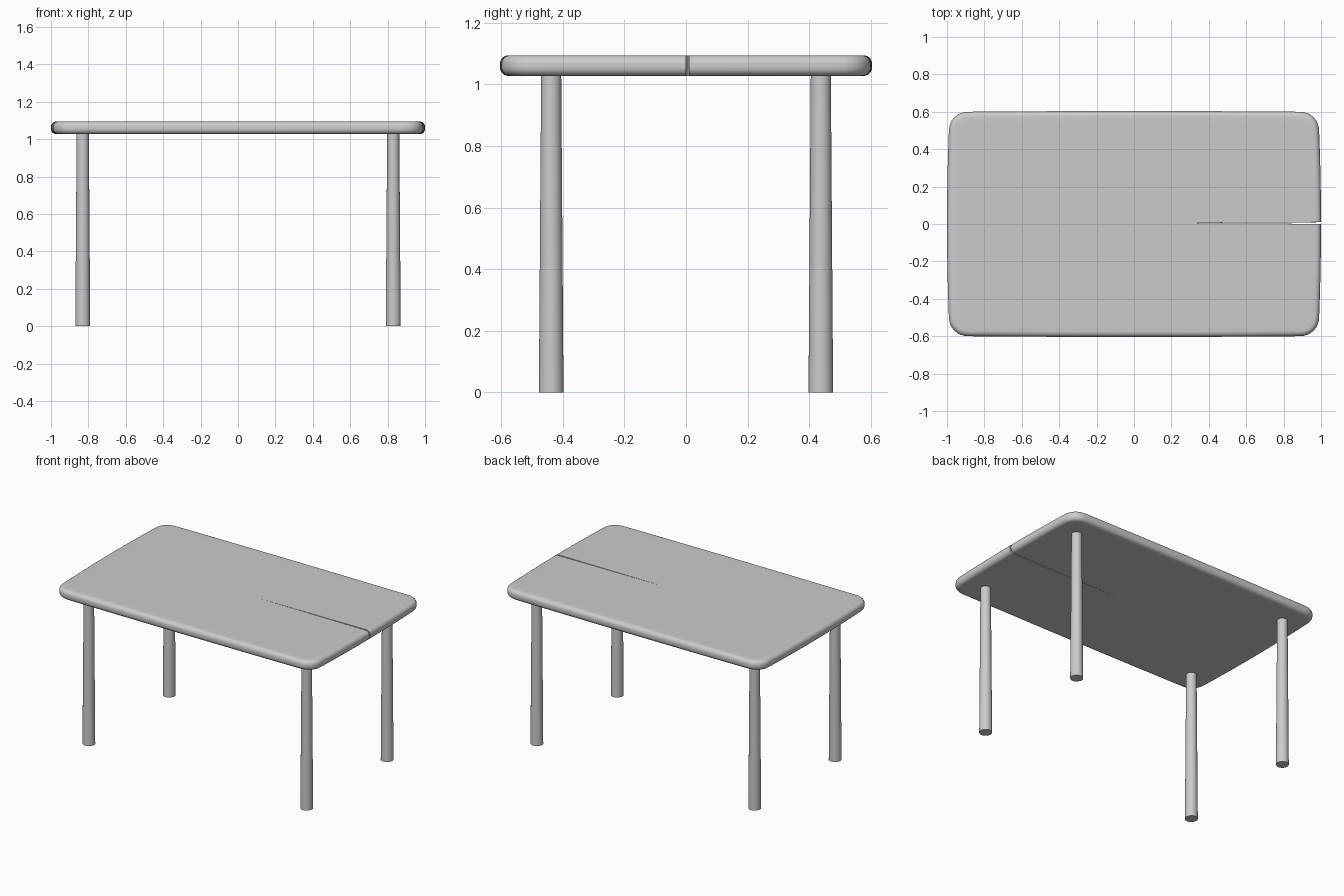
import bpy, bmesh
from math import sin, cos, pi, radians

cube = bpy.data.objects.get("Cube")
if cube:
    bpy.data.objects.remove(cube, do_unlink=True)

grey = bpy.data.materials.new("plain grey")
grey.use_nodes = True
GREY = (0.6, 0.6, 0.6, 1)
grey.diffuse_color = GREY
grey.node_tree.nodes["Principled BSDF"].inputs["Base Color"].default_value = GREY

HX, HY, BOW, CORNER = 0.99, 0.6, 0.01, 0.11
BOTTOM, TOP, EDGE = 1.027, 1.094, 0.028
SLIT_Y, SLIT_HALF, SLIT_END = 0.005, 0.0045, 0.16


def finish(name, bm, angle):
    bmesh.ops.recalc_face_normals(bm, faces=bm.faces)
    mesh = bpy.data.meshes.new(name)
    bm.to_mesh(mesh)
    bm.free()
    mesh.materials.append(grey)
    obj = bpy.data.objects.new(name, mesh)
    bpy.context.collection.objects.link(obj)
    bpy.ops.object.select_all(action='DESELECT')
    obj.select_set(True)
    bpy.context.view_layer.objects.active = obj
    bpy.ops.object.shade_smooth_by_angle(angle=radians(angle))
    return obj


def outline(inset):
    """Bowed rounded rectangle, opened at +x by a narrow tapering slit."""
    r = CORNER - inset
    cx, cy = HX - CORNER, HY - CORNER
    quarter = []
    for i in range(9):
        a = i / 8 * pi / 2
        quarter.append((cx + r * cos(a) ** 0.9, cy + r * abs(sin(a)) ** 0.9))
    # bowed straight edges: half of the long side, up to the middle
    end = [(HX - inset + BOW * (1 - t * t), t * cy) for t in (0.25, 0.5, 0.75)]
    side = [(t * cx, HY - inset + 0.004 * (1 - t * t)) for t in (0.75, 0.5, 0.25)]
    upper = end + quarter + side
    middle = (0, HY - inset + 0.004)
    left = [(-x, y) for x, y in reversed(upper)]
    half = upper + [middle] + left
    tip_x = HX + BOW - inset
    lower = [(x, -y) for x, y in reversed(half)]
    return ([(tip_x, SLIT_Y + SLIT_HALF)] + half + [(-tip_x, 0)] + lower
            + [(tip_x, SLIT_Y - SLIT_HALF), (SLIT_END, SLIT_Y)])


# Table top: stacked outlines following a rounded edge
levels = [(EDGE + 0.03, BOTTOM)]
for i in range(7):
    a = i / 6 * pi / 2
    levels.append((EDGE * (1 - sin(a)), BOTTOM + EDGE * (1 - cos(a))))
levels += [(inset, BOTTOM + TOP - z) for inset, z in reversed(levels)]

bm = bmesh.new()
rings = [[bm.verts.new((x, y, z)) for x, y in outline(inset)] for inset, z in levels]
for low, high in zip(rings, rings[1:]):
    for i in range(len(low)):
        j = (i + 1) % len(low)
        bm.faces.new((low[i], low[j], high[j], high[i]))
bm.faces.new(rings[0])
bm.faces.new(rings[-1])
finish("table_top", bm, 35)

# Four legs, slightly wider at the foot
for sy, depth in ((-1, "front"), (1, "back")):
    for sx, side in ((1, "left"), (-1, "right")):
        bm = bmesh.new()
        height = BOTTOM + 0.01
        bmesh.ops.create_cone(bm, cap_ends=True, segments=32,
                              radius1=0.04, radius2=0.0325, depth=height)
        leg = finish(f"{depth}_{side}_leg", bm, 35)
        leg.location = (sx * 0.83, sy * 0.4375, height / 2)
